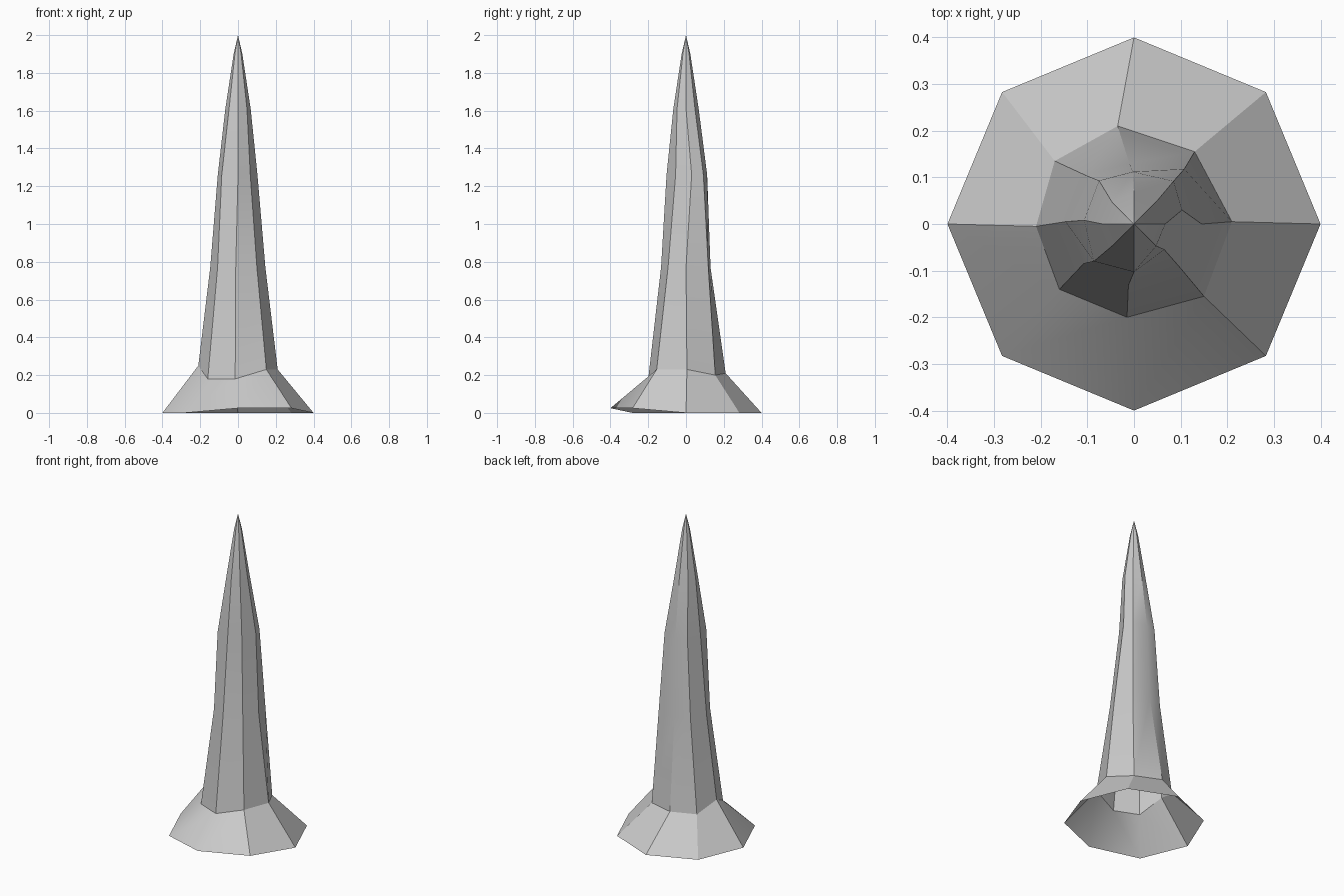
import bpy, bmesh, math

if "Cube" in bpy.data.objects:
    bpy.data.objects.remove(bpy.data.objects["Cube"])

SIDES = 8

# Cross-section rings, counter-clockwise from +x
base = [(0.4 * math.cos(i * math.tau / SIDES), 0.4 * math.sin(i * math.tau / SIDES),
         0.025 if i >= 6 else 0.0) for i in range(SIDES)]
waist = [(0.21, 0.005, 0.23), (0.13, 0.155, 0.2), (-0.035, 0.21, 0.21), (-0.17, 0.135, 0.2),
         (-0.21, -0.005, 0.25), (-0.16, -0.14, 0.18), (-0.015, -0.2, 0.18), (0.15, -0.155, 0.23)]
shaft = [
    (0.77, [(0.145, 0.0), (0.108, 0.118), (-0.01, 0.13), (-0.105, 0.105),
            (-0.147, 0.005), (-0.108, -0.085), (-0.012, -0.132), (0.10, -0.095)]),
    (1.26, [(0.103, 0.03), (0.085, 0.092), (-0.003, 0.112), (-0.075, 0.093),
            (-0.107, 0.008), (-0.086, -0.08), (0.0, -0.103), (0.065, -0.055)]),
]


def tip_ring(z, r):
    # regular ring near the point
    return [(r * math.cos(i * math.tau / SIDES), r * math.sin(i * math.tau / SIDES), z)
            for i in range(SIDES)]


rings = [base, waist] + [[(x, y, z) for x, y in pts] for z, pts in shaft]
rings += [tip_ring(1.61, 0.067), tip_ring(1.9, 0.023)]

# Spike: bridge the rings, leave the bottom open, close to a point
bm = bmesh.new()
loops = [[bm.verts.new(p) for p in ring] for ring in rings]
apex = bm.verts.new((0, 0, 2))
for low, high in zip(loops, loops[1:]):
    for i in range(SIDES):
        j = (i + 1) % SIDES
        bm.faces.new((low[i], low[j], high[j], high[i]))
for i in range(SIDES):
    bm.faces.new((loops[-1][i], loops[-1][(i + 1) % SIDES], apex))

mesh = bpy.data.meshes.new("rock_spike")
bm.to_mesh(mesh)
bm.free()
spike = bpy.data.objects.new("rock_spike", mesh)
bpy.context.collection.objects.link(spike)

# Soft faces with crisp ridges
bpy.context.view_layer.objects.active = spike
spike.select_set(True)
bpy.ops.object.shade_smooth_by_angle(angle=math.radians(30))
